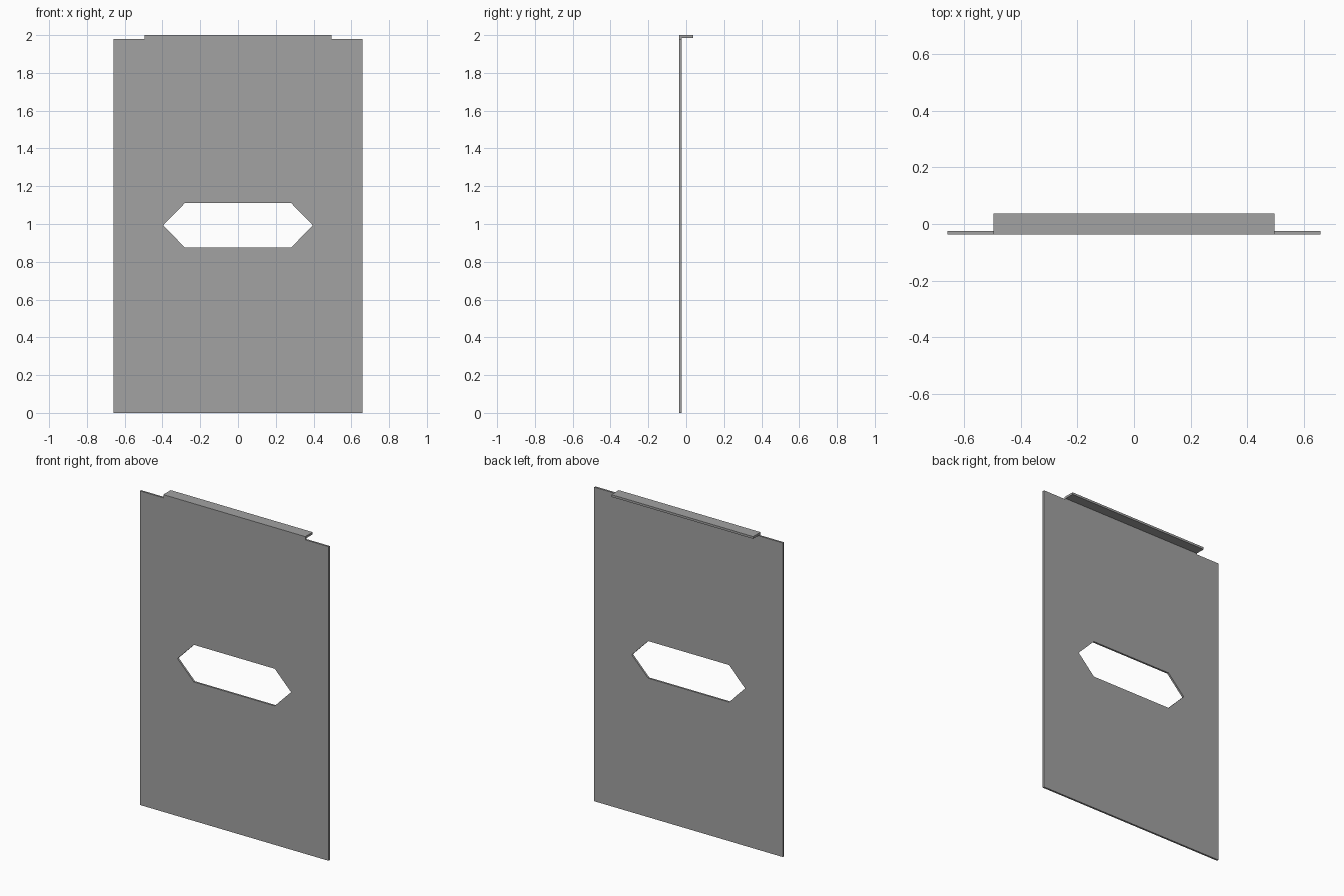
import bpy
import bmesh
from mathutils import Vector

cube = bpy.data.objects.get("Cube")
if cube:
    bpy.data.objects.remove(cube, do_unlink=True)

FRONT, BACK = -0.037, 0.037      # overall depth
SHEET = 0.012                    # sheet thickness
HALF_W, TAB_W = 0.658, 0.495     # half widths of panel and bent tab
SHOULDER, TOP = 1.98, 2.0
HOLE_Z, HOLE_H = 0.993, 0.117    # handle slot centre and half height

grey = bpy.data.materials.new("sheet grey")
grey.use_nodes = True
grey.diffuse_color = (0.36, 0.36, 0.36, 1)
grey.node_tree.nodes["Principled BSDF"].inputs["Base Color"].default_value = grey.diffuse_color


def sheet(name, loops, push):
    """Fill closed outlines (the later ones are holes) and extrude them by push."""
    bm = bmesh.new()
    edges = []
    for points in loops:
        verts = [bm.verts.new(p) for p in points]
        edges += [bm.edges.new((a, b)) for a, b in zip(verts, verts[1:] + verts[:1])]
    bmesh.ops.triangle_fill(bm, edges=edges, use_beauty=True)
    result = bmesh.ops.extrude_face_region(bm, geom=bm.faces[:], use_keep_orig=True)
    moved = [g for g in result["geom"] if isinstance(g, bmesh.types.BMVert)]
    bmesh.ops.translate(bm, verts=moved, vec=Vector(push))
    bmesh.ops.recalc_face_normals(bm, faces=bm.faces[:])
    mesh = bpy.data.meshes.new(name)
    bm.to_mesh(mesh)
    bm.free()
    mesh.materials.append(grey)
    obj = bpy.data.objects.new(name, mesh)
    bpy.context.collection.objects.link(obj)
    return obj


def mirrored(half):
    """Close a right-hand profile (x, z) with its mirror image."""
    full = half + [(-x, z) for x, z in reversed(half) if x]
    return [(x, FRONT, z) for x, z in full]


# Flat panel with a raised tab on top and a pointed handle slot
outline = mirrored([(HALF_W, 0), (HALF_W, SHOULDER), (TAB_W, SHOULDER), (TAB_W, TOP)])
slot = mirrored([(0.282, HOLE_Z - HOLE_H), (0.396, HOLE_Z), (0.282, HOLE_Z + HOLE_H)])
sheet("panel", [outline, slot], (0, SHEET, 0))

# Lip bent backwards from the tab
y0 = FRONT + SHEET
lip = [(-TAB_W, y0, TOP), (TAB_W, y0, TOP), (TAB_W, BACK, TOP), (-TAB_W, BACK, TOP)]
sheet("top_lip", [lip], (0, 0, -SHEET - 0.002))
